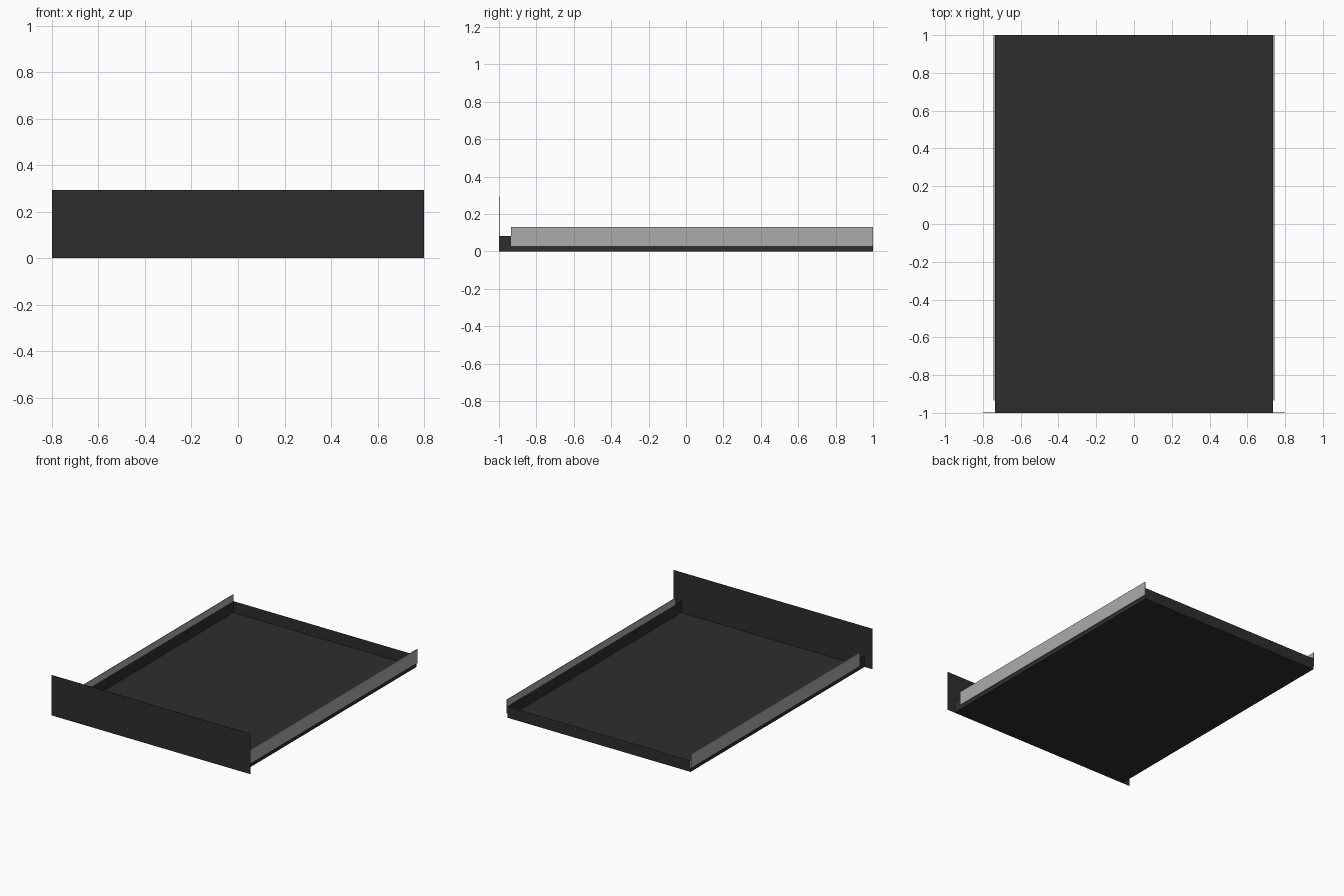
import bpy
import bmesh

default = bpy.data.objects.get("Cube")
if default:
    bpy.data.objects.remove(default, do_unlink=True)


def make_material(name, value):
    mat = bpy.data.materials.new(name)
    mat.use_nodes = True
    colour = (value, value, value, 1)
    mat.diffuse_color = colour
    mat.node_tree.nodes["Principled BSDF"].inputs["Base Color"].default_value = colour
    return mat


charcoal = make_material("charcoal", 0.027)
steel = make_material("steel_grey", 0.41)


def box(name, low, high, mat, drop=None):
    """Box between two corners; drop(normal) removes the faces left open."""
    bm = bmesh.new()
    bmesh.ops.create_cube(bm, size=1)
    for v in bm.verts:
        v.co = [(a + b) / 2 + c * (b - a) for a, b, c in zip(low, high, v.co)]
    bm.normal_update()
    if drop:
        faces = [f for f in bm.faces if drop(f.normal)]
        bmesh.ops.delete(bm, geom=faces, context="FACES")
    mesh = bpy.data.meshes.new(name)
    bm.to_mesh(mesh)
    bm.free()
    mesh.materials.append(mat)
    obj = bpy.data.objects.new(name, mesh)
    bpy.context.collection.objects.link(obj)
    return obj


TRAY = 0.737    # half width of the tray
FRONT = -0.998  # back of the front panel

# Sheet-metal tray, open above and closed at the front by the panel
box("drawer_tray", (-TRAY, FRONT, 0), (TRAY, 1, 0.083), charcoal,
    drop=lambda n: n.z > 0.5 or n.y < -0.5)

# Wide front panel
box("front_panel", (-0.8, -1, 0), (0.8, FRONT, 0.293), charcoal)

# Slide rails on the outside of the tray
for name, side in (("left_rail", 1), ("right_rail", -1)):
    inner, outer = sorted((side * (TRAY + 0.001), side * 0.743))
    box(name, (inner, -0.935, 0.029), (outer, 1, 0.13), steel)
